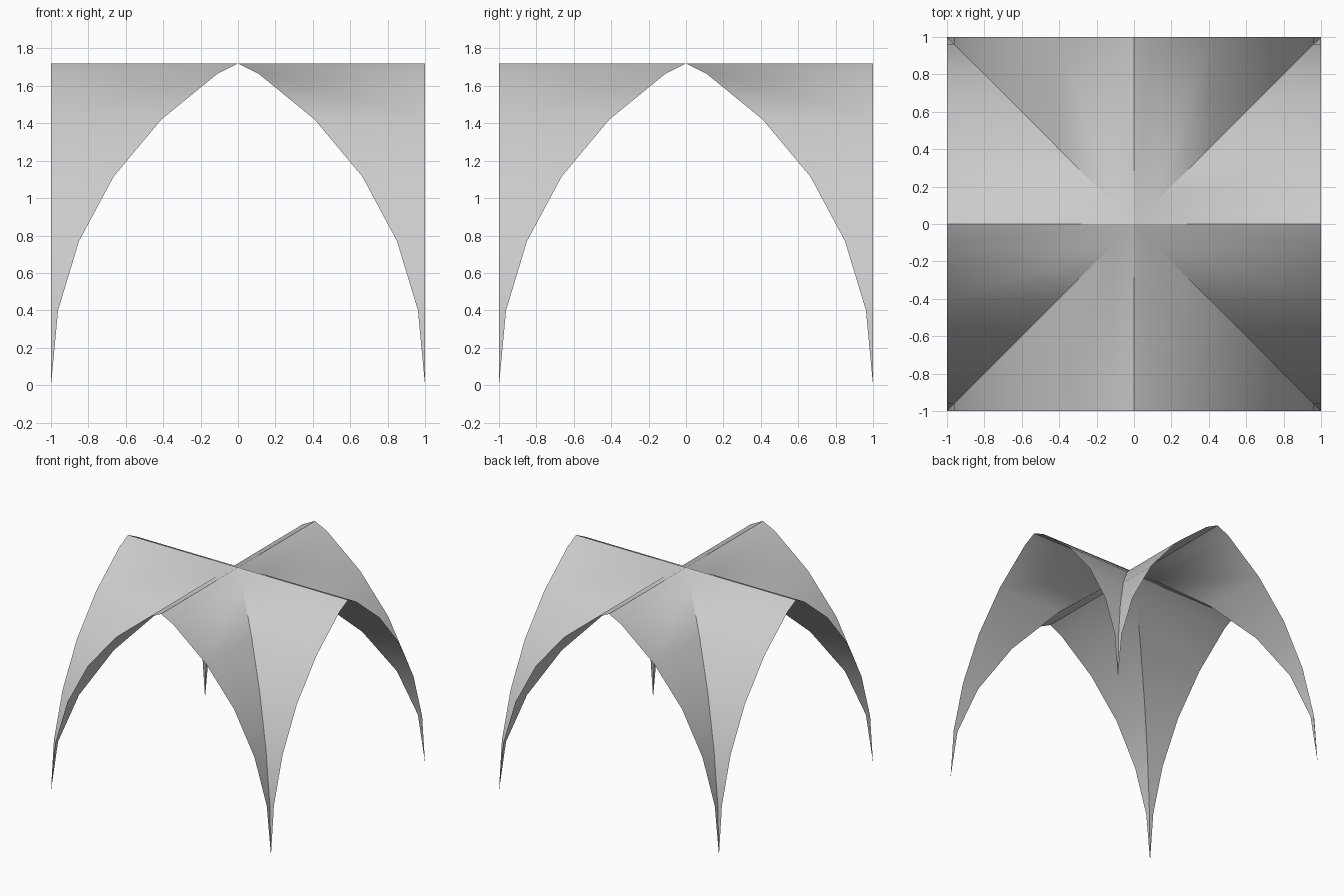
import bpy, bmesh, math
from mathutils import Matrix, Vector

if "Cube" in bpy.data.objects:
    bpy.data.objects.remove(bpy.data.objects["Cube"])

# Half profile of the pointed arch: (distance from ridge, height)
PROFILE = [(0, 1.72), (0.11, 1.665), (0.41, 1.42), (0.665, 1.115),
           (0.85, 0.77), (0.962, 0.40), (1, 0)]

bm = bmesh.new()


def add_web(turn):
    """One triangular vault web, both halves, running from the crown to an open arch."""
    for side in (-1, 1):
        for (a, za), (b, zb) in zip(PROFILE, PROFILE[1:]):
            pts = [(a, a, za), (b, b, zb), (b, 1, zb), (a, 1, za)]
            if b == 1:
                pts.pop(2)  # the foot tapers to a point
            verts = [bm.verts.new(turn @ Vector((side * x, y, z))) for x, y, z in pts]
            face = bm.faces.new(verts)
            face.normal_update()
            if face.normal.z < 0:
                face.normal_flip()


# Four webs around the crown form the groin vault
for i in range(4):
    add_web(Matrix.Rotation(i * math.pi / 2, 3, 'Z'))
bmesh.ops.remove_doubles(bm, verts=bm.verts, dist=0.0005)

mesh = bpy.data.meshes.new("groin_vault")
bm.to_mesh(mesh)
bm.free()
vault = bpy.data.objects.new("groin_vault", mesh)
bpy.context.collection.objects.link(vault)

# Smooth webs and ridges, crisp groin creases
bpy.context.view_layer.objects.active = vault
vault.select_set(True)
bpy.ops.object.shade_smooth_by_angle(angle=math.radians(55 - 3.5))
